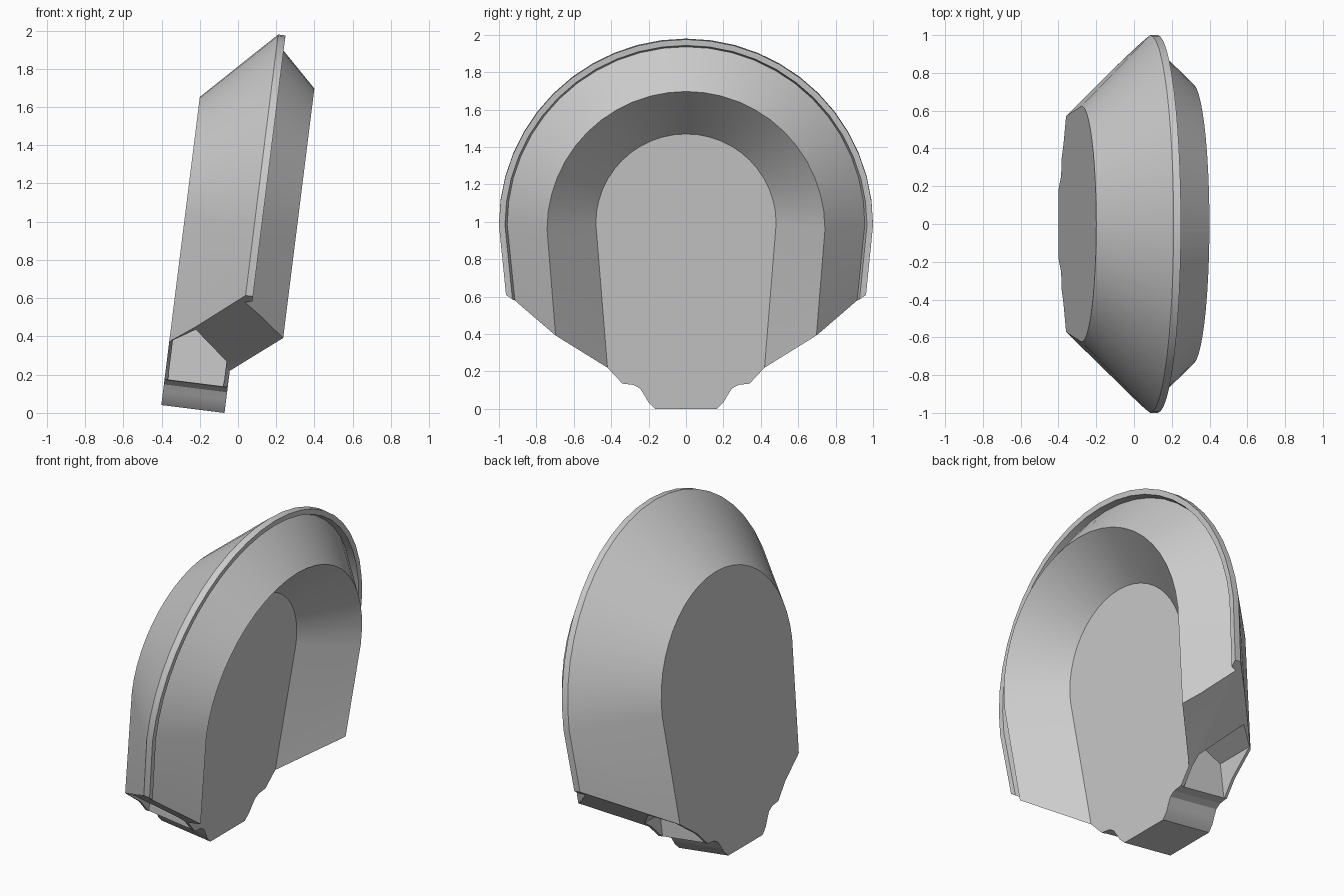
import bpy, bmesh, math
from mathutils import Matrix

if "Cube" in bpy.data.objects:
    bpy.data.objects.remove(bpy.data.objects["Cube"], do_unlink=True)

TILT = Matrix.Rotation(math.radians(7.12), 4, 'Y')   # the whole shell leans toward +x
CENTRE = 0.99                                        # height of the arch centre
SEGMENTS = 24


def finish(bm, name):
    bmesh.ops.recalc_face_normals(bm, faces=bm.faces)
    bm.transform(TILT)
    mesh = bpy.data.meshes.new(name)
    bm.to_mesh(mesh)
    bm.free()
    obj = bpy.data.objects.new(name, mesh)
    bpy.context.collection.objects.link(obj)
    return obj


def arch_loft(name, sections):
    """Loft horseshoe outlines given as (depth, radius, bottom, leg taper)."""
    bm = bmesh.new()
    loops = []
    for u, r, bottom, taper in sections:
        leg = r - taper * (CENTRE - bottom)
        pts = [(leg, bottom)]
        for i in range(SEGMENTS + 1):
            a = math.pi * i / SEGMENTS
            pts.append((r * math.cos(a), CENTRE + r * math.sin(a)))
        pts.append((-leg, bottom))
        loops.append([bm.verts.new((u, y, v)) for y, v in pts])
    n = len(loops[0])
    for a, b in zip(loops, loops[1:]):
        for i in range(n):
            j = (i + 1) % n
            bm.faces.new((a[i], a[j], b[j], b[i]))
    bm.faces.new(loops[0])
    bm.faces.new(loops[-1])
    return finish(bm, name)


def prism(name, points, axis):
    """Extrude a closed outline; axis is the vector from start to end cap."""
    bm = bmesh.new()
    face = bm.faces.new([bm.verts.new(p) for p in points])
    ext = bmesh.ops.extrude_face_region(bm, geom=[face])
    verts = [g for g in ext["geom"] if isinstance(g, bmesh.types.BMVert)]
    bmesh.ops.translate(bm, verts=verts, vec=axis)
    obj = finish(bm, name)
    obj.hide_render = True
    return obj


def boolean(target, cutter, operation):
    mod = target.modifiers.new(cutter.name, 'BOOLEAN')
    mod.operation = operation
    mod.solver = 'EXACT'
    mod.object = cutter
    bpy.context.view_layer.objects.active = target
    bpy.ops.object.modifier_apply(modifier=mod.name)
    bpy.data.objects.remove(cutter, do_unlink=True)


# Back plate, flared wall, rim lip, groove, raised ridge, recessed floor
shell = arch_loft("dished_shell", [
    (-0.403, 0.625, -0.30, 0.08),
    (-0.037, 1.000, -0.60, 0.10),
    (0.002, 1.000, -0.60, 0.10),
    (0.002, 0.968, -0.50, 0.10),
    (-0.036, 0.956, -0.48, 0.10),
    (0.186, 0.743, -0.30, 0.08),
    (-0.070, 0.482, -0.15, 0.08),
])

# Sloping lower edges and the stepped neck
half = [(1.2, 2.2), (1.2, 0.79), (0.42, 0.213), (0.34, 0.127), (0.28, 0.12),
        (0.245, 0.10), (0.22, 0.06), (0.20, 0.025), (0.165, -0.009)]
outline = half + [(-y, v) for y, v in reversed(half)]
boolean(shell, prism("outline_cutter", [(-1, y, v) for y, v in outline], (2, 0, 0)),
        'INTERSECT')

# Pockets between the back plate and the floor plate
pocket = [(-0.385, 0.10), (-0.385, 0.335), (-0.273, 0.405), (-0.093, 0.26), (-0.093, 0.10)]
for side in (-1, 1):
    boolean(shell, prism("pocket_cutter", [(u, side * 0.335, v) for u, v in pocket],
                         (0, side * 0.8, 0)), 'DIFFERENCE')

# Single grey finish
grey = bpy.data.materials.new("plain_grey")
grey.use_nodes = True
colour = (0.6, 0.6, 0.6, 1)
grey.diffuse_color = colour
grey.node_tree.nodes["Principled BSDF"].inputs["Base Color"].default_value = colour
shell.data.materials.clear()
shell.data.materials.append(grey)
for p in shell.data.polygons:
    p.material_index = 0

bpy.ops.object.select_all(action='DESELECT')
shell.select_set(True)
bpy.context.view_layer.objects.active = shell
bpy.ops.object.shade_smooth_by_angle(angle=math.radians(20))
